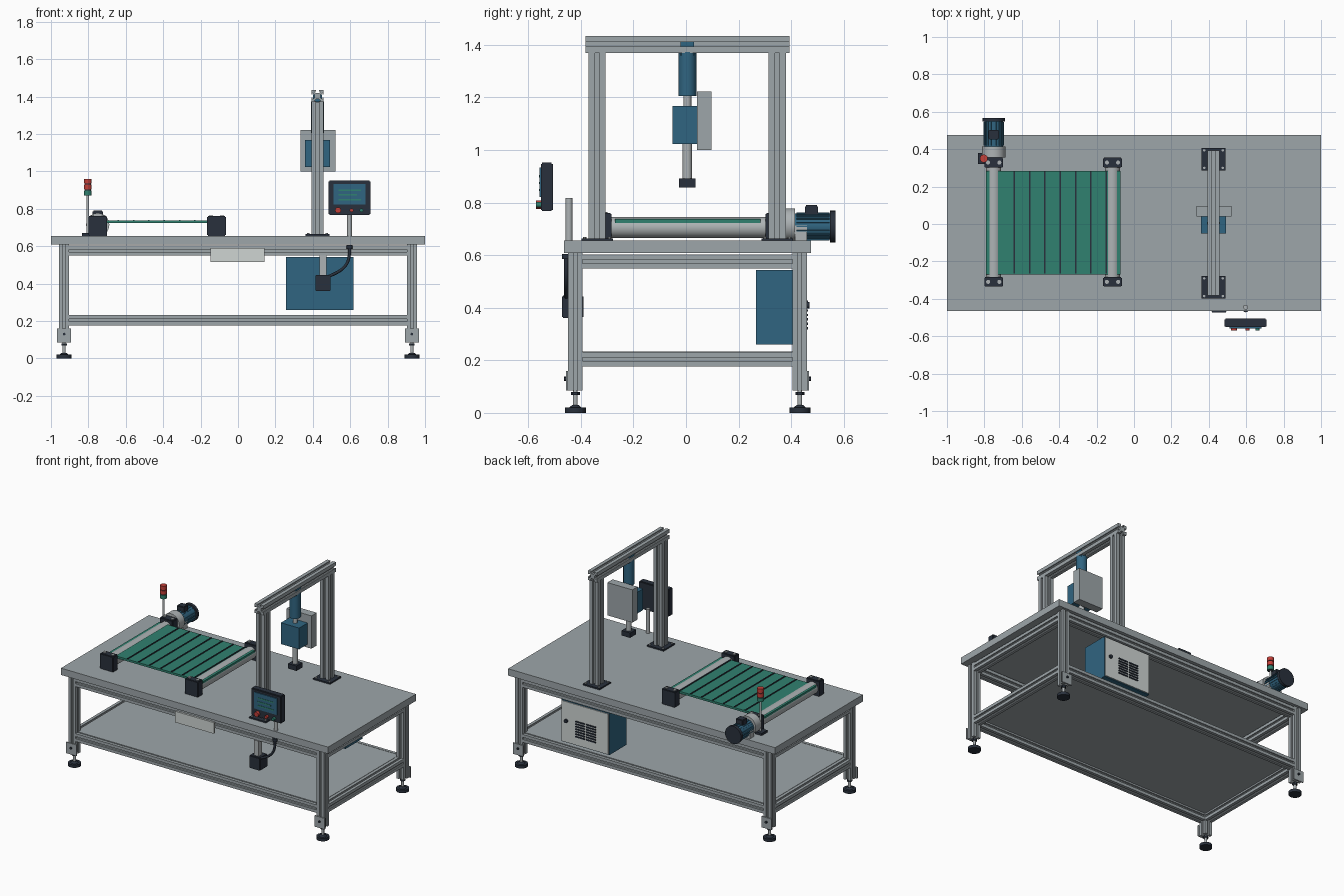
import bpy, bmesh, math
from mathutils import Matrix, Vector

default_cube = bpy.data.objects.get("Cube")
if default_cube:
    bpy.data.objects.remove(default_cube, do_unlink=True)


def make_material(name, *rgb):
    material = bpy.data.materials.new(name)
    material.use_nodes = True
    colour = (*rgb, 1)
    material.diffuse_color = colour
    material.node_tree.nodes["Principled BSDF"].inputs["Base Color"].default_value = colour
    return material


grey = make_material("aluminium grey", .34, .38, .40)
silver = make_material("roller silver", .42, .45, .46)
pale = make_material("pale panel", .62, .66, .65)
dark = make_material("charcoal", .022, .03, .045)
blue = make_material("machine blue", .03, .13, .22)
green = make_material("belt green", .03, .22, .16)
red = make_material("signal red", .55, .05, .04)


def finish(name, bm, material):
    mesh = bpy.data.meshes.new(name)
    bmesh.ops.recalc_face_normals(bm, faces=bm.faces)
    bm.to_mesh(mesh)
    bm.free()
    mesh.materials.append(material)
    part = bpy.data.objects.new(name, mesh)
    bpy.context.collection.objects.link(part)
    return part


def box(name, xs, ys, zs, material, bevel=0):
    """Box between pairs of limits on each axis."""
    bm = bmesh.new()
    bmesh.ops.create_cube(bm, size=1)
    for v in bm.verts:
        v.co = [(lo + hi) / 2 + c * (hi - lo) for c, (lo, hi) in zip(v.co, (xs, ys, zs))]
    if bevel:
        bmesh.ops.bevel(bm, geom=bm.edges[:], offset=bevel, segments=2, affect='EDGES')
    return finish(name, bm, material)


def rod(name, start, end, radius, material, top=None, sides=32):
    """Cylinder or cone from start to end, with smooth sides and flat caps."""
    start, end = Vector(start), Vector(end)
    axis = end - start
    turn = axis.to_track_quat('Z', 'Y').to_matrix().to_4x4()
    bm = bmesh.new()
    bmesh.ops.create_cone(bm, cap_ends=True, segments=sides, radius1=radius,
                          radius2=radius if top is None else top, depth=axis.length,
                          matrix=Matrix.Translation((start + end) / 2) @ turn)
    for face in bm.faces:
        face.smooth = len(face.verts) == 4 and sides > 8
        if not face.smooth:
            for edge in face.edges:
                edge.smooth = False
    return finish(name, bm, material)


def slotted_bar(name, start, end, width):
    """Square aluminium extrusion with a T-slot along each side."""
    start, end = Vector(start), Vector(end)
    h = width / 2
    mouth, pocket, lip, depth = h * .26, h * .5, h * .2, h * .5
    side = [(-h, -h), (-mouth, -h), (-mouth, lip - h), (-pocket, lip - h), (-mouth, depth - h),
            (mouth, depth - h), (pocket, lip - h), (mouth, lip - h), (mouth, -h)]
    axis = (end - start).normalized()
    u = Vector((0, 0, 1)) if abs(axis.z) < .5 else Vector((1, 0, 0))
    w = axis.cross(u)
    bm = bmesh.new()
    ring = []
    for quarter in range(4):
        for a, b in side:
            for _ in range(quarter):
                a, b = -b, a
            ring.append(bm.verts.new(start + u * a + w * b))
    cap = bm.faces.new(ring)
    new = bmesh.ops.extrude_face_region(bm, geom=[cap], use_keep_orig=True)["geom"]
    bmesh.ops.translate(bm, vec=end - start,
                        verts=[g for g in new if isinstance(g, bmesh.types.BMVert)])
    return finish(name, bm, grey)


# Table top, legs and feet
leg_x, leg_y, mid_y, leg_w = .93, .427, .006, .054
inner = leg_w / 2
box("table_top", (-1, 1), (-.465, .475), (.609, .655), grey)
for sx, side in ((-1, "right"), (1, "left")):
    for sy, end in ((-1, "front"), (1, "back")):
        tag = f"{end}_{side}"
        x, y = sx * leg_x, mid_y + sy * leg_y
        slotted_bar(tag + "_leg", (x, y, .085), (x, y, .609), leg_w)
        face = y + sy * inner
        box(tag + "_foot_plate", (x - .038, x + .038), sorted((face, face + sy * .008)), (.085, .16), grey)
        rod(tag + "_plate_bolt", (x, face, .13), (x, face + sy * .016, .13), .008, dark, sides=6)
        rod(tag + "_foot_stem", (x, y, .02), (x, y, .09), .009, silver)
        rod(tag + "_foot_nut", (x, y, .068), (x, y, .08), .017, dark, sides=6)
        rod(tag + "_foot_pad", (x, y, 0), (x, y, .02), .04, dark)
        rod(tag + "_foot_cone", (x, y, .02), (x, y, .03), .024, dark, top=.012)

# Upper and lower rails with the shelf
for level, z in (("lower", .204), ("upper", .576)):
    for s, end in ((-1, "front"), (1, "back")):
        y = mid_y + s * leg_y
        slotted_bar(f"{level}_{end}_rail", (inner - leg_x, y, z), (leg_x - inner, y, z), leg_w)
    for s, side in ((-1, "right"), (1, "left")):
        x = s * leg_x
        slotted_bar(f"{level}_{side}_rail", (x, mid_y - leg_y + inner, z), (x, mid_y + leg_y - inner, z), leg_w)
box("shelf", (inner - leg_x, leg_x - inner), (mid_y - leg_y, mid_y + leg_y), (.222, .233), grey)
box("front_sign_plate", (-.147, .142), (-.462, -.449), (.515, .59), pale)

# Gantry frame
gx, beam_w = .425, .065
for y, tag in ((-.338, "front"), (.347, "back")):
    slotted_bar(f"gantry_{tag}_post", (gx, y, .66), (gx, y, 1.37), beam_w)
    box(f"gantry_{tag}_base", (gx - .063, gx + .063), (y - .06, y + .06), (.655, .664), dark)
    for sx in (-1, 1):
        for sy in (-1, 1):
            bx, by = gx + sx * .05, y + sy * .047
            rod(f"gantry_{tag}_bolt", (bx, by, .664), (bx, by, .67), .007, silver, sides=6)
slotted_bar("gantry_beam", (gx, -.382, 1.402), (gx, .394, 1.402), beam_w)

# Press head hanging from the beam
py = .005
box("press_bracket", (gx - .025, gx + .025), (py - .025, py + .025), (1.36, 1.41), blue)
rod("press_cylinder", (gx, py, 1.205), (gx, py, 1.373), .034, blue)
rod("press_upper_rod", (gx, py, 1.16), (gx, py, 1.21), .015, silver)
box("press_body", (gx - .068, gx + .068), (-.051, .043), (1.023, 1.167), blue)
rod("press_lower_rod", (gx, py, .885), (gx, py, 1.025), .018, silver)
box("press_tip", (gx - .032, gx + .032), (py - .032, py + .032), (.858, .891), dark)
box("press_drive_box", (.334, .521), (.041, .097), (1, 1.222), grey)

# Conveyor belt, rollers and bearing blocks
rollers = (-.75, -.115)
box("belt", (-.79, -.073), (-.27, .284), (.723, .737), green)
for i in range(7):
    x = -.64 + i * .082
    box(f"belt_rib_{i}", (x - .004, x + .004), (-.265, .28), (.73, .741), dark)
for n, x in enumerate(rollers):
    rod(f"roller_{n}", (x, -.29, .705), (x, .31, .705), .04, silver)
    for y0, y1 in ((-.335, -.284), (.302, .355)):
        box(f"bearing_block_{n}", (x - .05, x + .05), (y0, y1), (.655, .76), dark, .004)
        for s in (-1, 1):
            bx, by = x + s * .03, (y0 + y1) / 2
            rod("bearing_bolt", (bx, by, .758), (bx, by, .765), .011, silver, sides=12)

# Drive motor lying along y
mx, mz = rollers[0], .709
rod("motor_gearbox", (mx, .355, mz + .006), (mx, .414, mz + .006), .062, silver)
box("motor_mount", (mx - .05, mx + .05), (.414, .46), (.655, .712), silver)
rod("motor_body", (mx, .41, mz), (mx, .55, mz), .049, blue)
for i in range(20):
    fin = box(f"motor_fin_{i}", (-.002, .002), (.42, .545), (.045, .054), blue)
    fin.matrix_world = Matrix.Translation((mx, 0, mz)) @ Matrix.Rotation(i * math.tau / 20, 4, 'Y')
rod("motor_fan_cap", (mx, .548, mz), (mx, .568, mz), .06, dark)
box("motor_terminal_box", (mx - .027, mx + .027), (.453, .503), (.75, .79), dark, .004)

# Signal tower
tx, ty = -.803, .35
box("tower_base", (tx - .03, tx + .02), (ty - .03, ty + .03), (.655, .67), dark)
rod("tower_pole", (tx, ty, .665), (tx, ty, .875), .007, silver)
rod("tower_core", (tx, ty, .87), (tx, ty, .958), .016, dark)
for name, z, material in (("green", .872, green), ("middle", .903, red), ("top", .934, red)):
    rod(f"tower_{name}_lamp", (tx, ty, z), (tx, ty, z + .026), .021, material)

# Control panel on its post
px = .597
rod("panel_post", (px, -.445, .64), (px, -.445, .818), .013, silver)
box("panel_case", (.484, .709), (-.552, -.506), (.767, .952), dark, .005)
box("panel_screen", (.511, .682), (-.558, -.551), (.822, .933), blue)
for i, length in enumerate((.12, .1, .12)):
    z = .9 - i * .026
    box(f"screen_line_{i}", (.537, .537 + length), (-.56, -.557), (z - .004, z + .004), green)
for x, radius, material in ((.535, .016, red), (.607, .01, red), (.66, .01, green)):
    rod("panel_button", (x, -.551, .792), (x, -.57, .792), radius, material)

# Pedal-style switch box with its cable
box("switch_box", (.414, .495), (-.472, -.39), (.36, .447), dark, .004)
box("switch_hanger", (.437, .473), (-.455, -.42), (.445, .55), silver)
rod("cable_gland", (px, -.456, .585), (px, -.456, .605), .016, dark, sides=12)
curve = bpy.data.curves.new("switch_cable", 'CURVE')
curve.dimensions = '3D'
curve.bevel_depth = .008
curve.use_fill_caps = True
path = curve.splines.new('NURBS')
points = [(px, .6), (px, .55), (.59, .5), (.54, .46), (.48, .437)]
path.points.add(len(points) - 1)
for point, (x, z) in zip(path.points, points):
    point.co = (x, -.456, z, 1)
path.order_u = 4
path.use_endpoint_u = True
curve.materials.append(dark)
bpy.context.collection.objects.link(bpy.data.objects.new("switch_cable", curve))

# Electrical cabinet with vented back door
box("cabinet", (.257, .617), (.267, .452), (.26, .543), blue)
box("cabinet_door", (.262, .612), (.451, .458), (.265, .538), pale)
for row in range(7):
    z = .318 + row * .017
    for x in (.355, .437):
        box("cabinet_vent", (x, x + .07), (.456, .464), (z, z + .008), dark)
rod("cabinet_lock", (.575, .456, .41), (.575, .47, .41), .012, dark)
